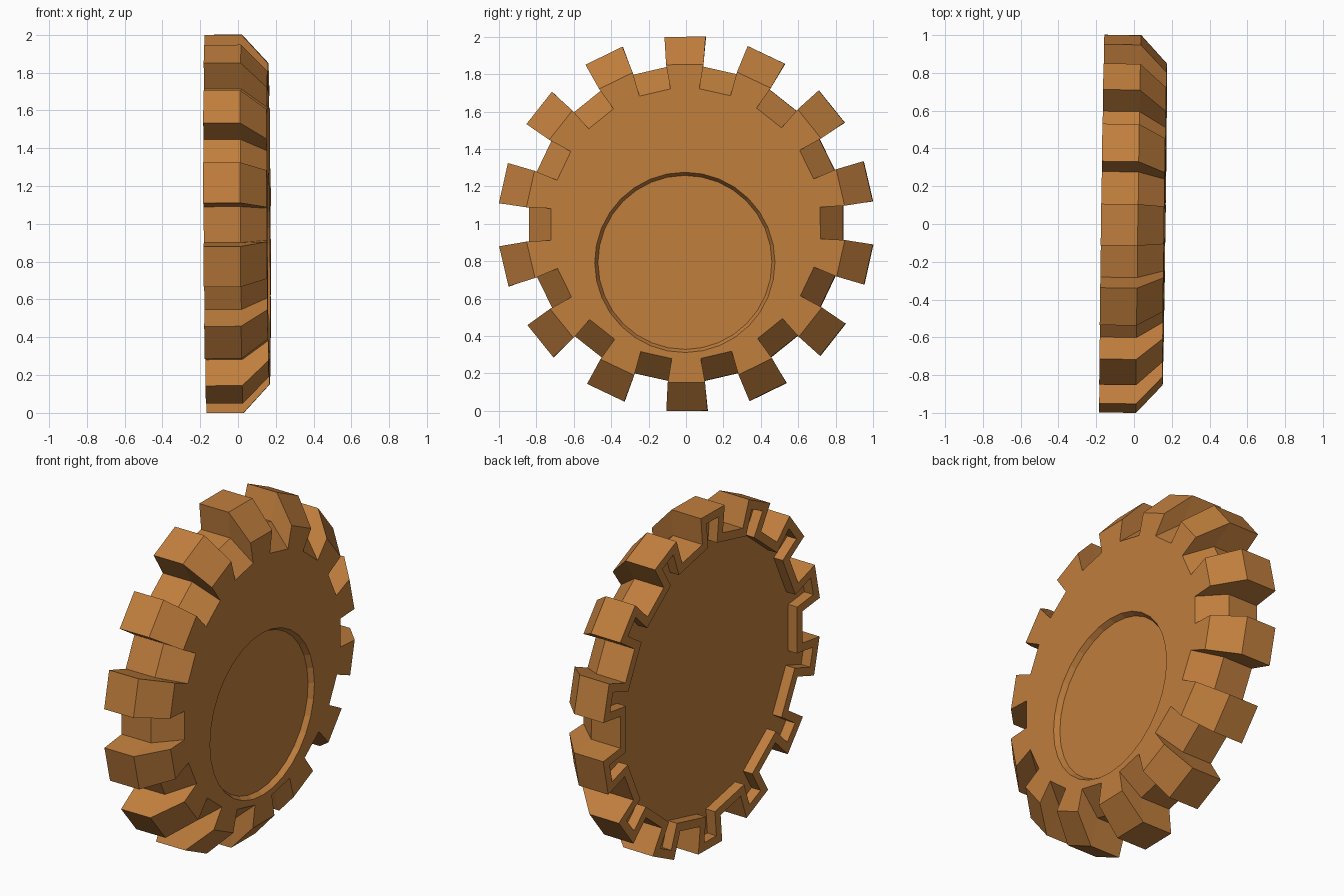
import bpy, bmesh
from math import sin, cos, pi

if "Cube" in bpy.data.objects:
    bpy.data.objects.remove(bpy.data.objects["Cube"])

TEETH = 14
TILT = (0.005, -0.005, -0.0135)


def gear_loop(x, tip_r, tip_w, valley_r, valley_w):
    """Closed outline: two corners per tooth tip, two per valley."""
    pts = []
    for i in range(TEETH * 2):
        a = pi * i / TEETH
        r, w = (valley_r, valley_w) if i % 2 else (tip_r, tip_w)
        for s in (-w, w):
            pts.append((x, r * sin(a) + s * cos(a), r * cos(a) - s * sin(a)))
    return pts


def circle_loop(x, r, cy, cz, n=32):
    return [(x, cy + r * sin(2 * pi * i / n), cz + r * cos(2 * pi * i / n)) for i in range(n)]


def loft(name, loops):
    """Join successive outlines with quads and cap both ends."""
    bm = bmesh.new()
    rings = [[bm.verts.new(p) for p in loop] for loop in loops]
    n = len(rings[0])
    for a, b in zip(rings, rings[1:]):
        for i in range(n):
            j = (i + 1) % n
            bm.faces.new((a[i], a[j], b[j], b[i]))
    bm.faces.new(rings[0])
    bm.faces.new(rings[-1])
    bmesh.ops.recalc_face_normals(bm, faces=bm.faces)
    mesh = bpy.data.meshes.new(name)
    bm.to_mesh(mesh)
    bm.free()
    obj = bpy.data.objects.new(name, mesh)
    bpy.context.collection.objects.link(obj)
    obj.location = (0, 0, 1)
    obj.rotation_euler = TILT
    return obj


# Crimped cap: bevelled front, straight skirt, rim and shallow hollow at the back
cap = loft("crimped_cap", [
    gear_loop(0.163, 0.85, 0.10, 0.72, 0.085),
    gear_loop(0.025, 1.0, 0.11, 0.84, 0.095),
    gear_loop(-0.17, 1.0, 0.11, 0.84, 0.095),
    gear_loop(-0.17, 0.95, 0.056, 0.79, 0.138),
    gear_loop(-0.11, 0.95, 0.056, 0.79, 0.138),
])
mat = bpy.data.materials.new("copper_brown")
mat.diffuse_color = (0.53, 0.21, 0.047, 1)
mat.use_nodes = True
mat.node_tree.nodes["Principled BSDF"].inputs["Base Color"].default_value = mat.diffuse_color
cap.data.materials.append(mat)

# Round recess in the front face, off centre
cutter = loft("recess_cutter", [
    circle_loop(0.133, 0.465, -0.005, -0.207),
    circle_loop(0.163, 0.482, -0.005, -0.207),
    circle_loop(0.25, 0.482, -0.005, -0.207),
])
cutter.data.materials.append(mat)
cutter.hide_render = True
cutter.display_type = 'WIRE'
cut = cap.modifiers.new("recess", 'BOOLEAN')
cut.operation = 'DIFFERENCE'
cut.solver = 'EXACT'
cut.object = cutter
